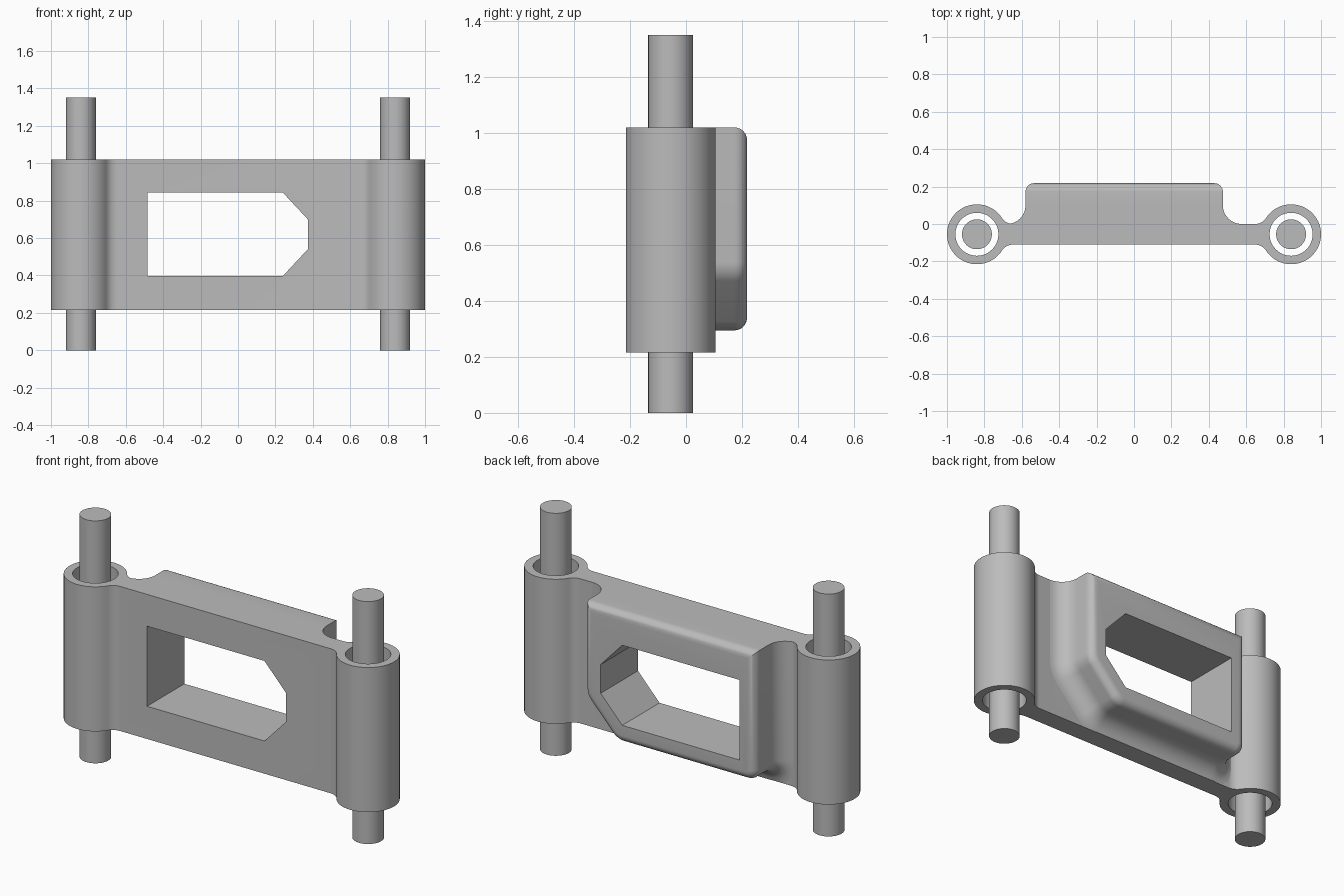
import bpy, bmesh
from math import sin, cos, pi, radians, hypot, atan2
from mathutils import Vector

if "Cube" in bpy.data.objects:
    bpy.data.objects.remove(bpy.data.objects["Cube"])

BOTTOM, TOP = 0.215, 1.02
PIN_X, AXIS_Y, TUBE_R = 0.84, -0.055, 0.16
BACK_Y, FRONT_Y = 0.0, -0.11

steel = bpy.data.materials.new("satin_grey")
steel.use_nodes = True
grey = (0.5, 0.5, 0.5, 1)
steel.diffuse_color = grey
steel.node_tree.nodes["Principled BSDF"].inputs["Base Color"].default_value = grey


def loft(name, rings):
    """Closed solid from matching rings of points."""
    bm = bmesh.new()
    loops = [[bm.verts.new(p) for p in ring] for ring in rings]
    n = len(loops[0])
    for a, b in zip(loops, loops[1:]):
        for i in range(n):
            j = (i + 1) % n
            bm.faces.new((a[i], a[j], b[j], b[i]))
    bm.faces.new(loops[0])
    bm.faces.new(loops[-1])
    bmesh.ops.recalc_face_normals(bm, faces=bm.faces)
    mesh = bpy.data.meshes.new(name)
    bm.to_mesh(mesh)
    bm.free()
    obj = bpy.data.objects.new(name, mesh)
    bpy.context.collection.objects.link(obj)
    mesh.materials.append(steel)
    return obj


def arc(cx, cy, r, a0, a1, steps):
    return [(cx + r * cos(a0 + (a1 - a0) * i / steps),
             cy + r * sin(a0 + (a1 - a0) * i / steps)) for i in range(steps + 1)]


def prism_z(name, outline, z0, z1):
    return loft(name, [[(x, y, z) for x, y in outline] for z in (z0, z1)])


def activate(obj):
    bpy.ops.object.select_all(action='DESELECT')
    obj.select_set(True)
    bpy.context.view_layer.objects.active = obj


def cut(obj, cutter):
    mod = obj.modifiers.new("cut", 'BOOLEAN')
    mod.operation, mod.solver, mod.object = 'DIFFERENCE', 'EXACT', cutter
    activate(obj)
    bpy.ops.object.modifier_apply(modifier=mod.name)


# Hinge plate: slab blended into a round barrel at each end
blend = 0.07
dy = BACK_Y + blend - AXIS_Y
blend_x = PIN_X - (( TUBE_R + blend) ** 2 - dy ** 2) ** 0.5
meet = atan2(dy, blend_x - PIN_X)
upper = arc(blend_x, BACK_Y + blend, blend, -pi / 2, meet - pi, 8)
barrel = arc(PIN_X, AXIS_Y, TUBE_R, meet, -meet, 48)
lower = [(x, FRONT_Y + BACK_Y - y) for x, y in reversed(upper)]
half = upper + barrel[1:-1] + lower
outline = half + [(-x, y) for x, y in reversed(half)]
plate = prism_z("hinge_plate", outline, BOTTOM, TOP)

# Raised back frame: filleted foot, straight wall, rounded rim
corners = [((0.475, 0.50), 0, -42.8, 0.1),
           ((0.285, 0.295), -42.8, -90, 0.1),
           ((-0.58, 0.295), -90, -180, 0.06)]


def frame_ring(d, y):
    pts = [(0.475 + d, TOP + min(d, 0))]
    for v, a0, a1, r in corners:
        a0, a1 = radians(a0), radians(a1)
        n0, n1 = Vector((cos(a0), sin(a0))), Vector((cos(a1), sin(a1)))
        c = Vector(v) - (n0 + n1) * r / (1 + n0.dot(n1))
        pts += arc(c.x, c.y, r + d, a0, a1, 8)
    pts.append((-0.58 - d, TOP + min(d, 0)))
    return [(x, y, max(z, BOTTOM)) for x, z in pts]


foot, rim, depth = 0.1, 0.045, 0.218
steps = [i * pi / 16 for i in range(9)]
profile = [(foot * (1 - sin(t)), foot * (1 - cos(t))) for t in steps]
profile += [(rim * (cos(t) - 1), depth - rim + rim * sin(t)) for t in steps]
frame = loft("back_frame", [frame_ring(d, y) for d, y in profile])

# Window through plate and frame
window = [(-0.483, 0.397), (0.24, 0.397), (0.373, 0.54),
          (0.373, 0.70), (0.24, 0.843), (-0.483, 0.843)]
cutters = [loft("window_cutter", [[(x, y, z) for x, z in window] for y in (-0.4, 0.4)])]
cut(plate, cutters[0])
cut(frame, cutters[0])


def disc(x, r):
    return arc(x, AXIS_Y, r, 0, 2 * pi, 48)[:-1]


# Bores and loose pins
parts = [plate, frame]
for side, x in (("left", PIN_X), ("right", -PIN_X)):
    bore = prism_z("bore_cutter", disc(x, 0.115), 0.1, 1.2)
    cut(plate, bore)
    cutters.append(bore)
    parts.append(prism_z(side + "_pin", disc(x, 0.08), 0, 1.35))

for c in cutters:
    bpy.data.objects.remove(c)

for part in parts:
    activate(part)
    bpy.ops.object.shade_smooth_by_angle(angle=radians(30))
